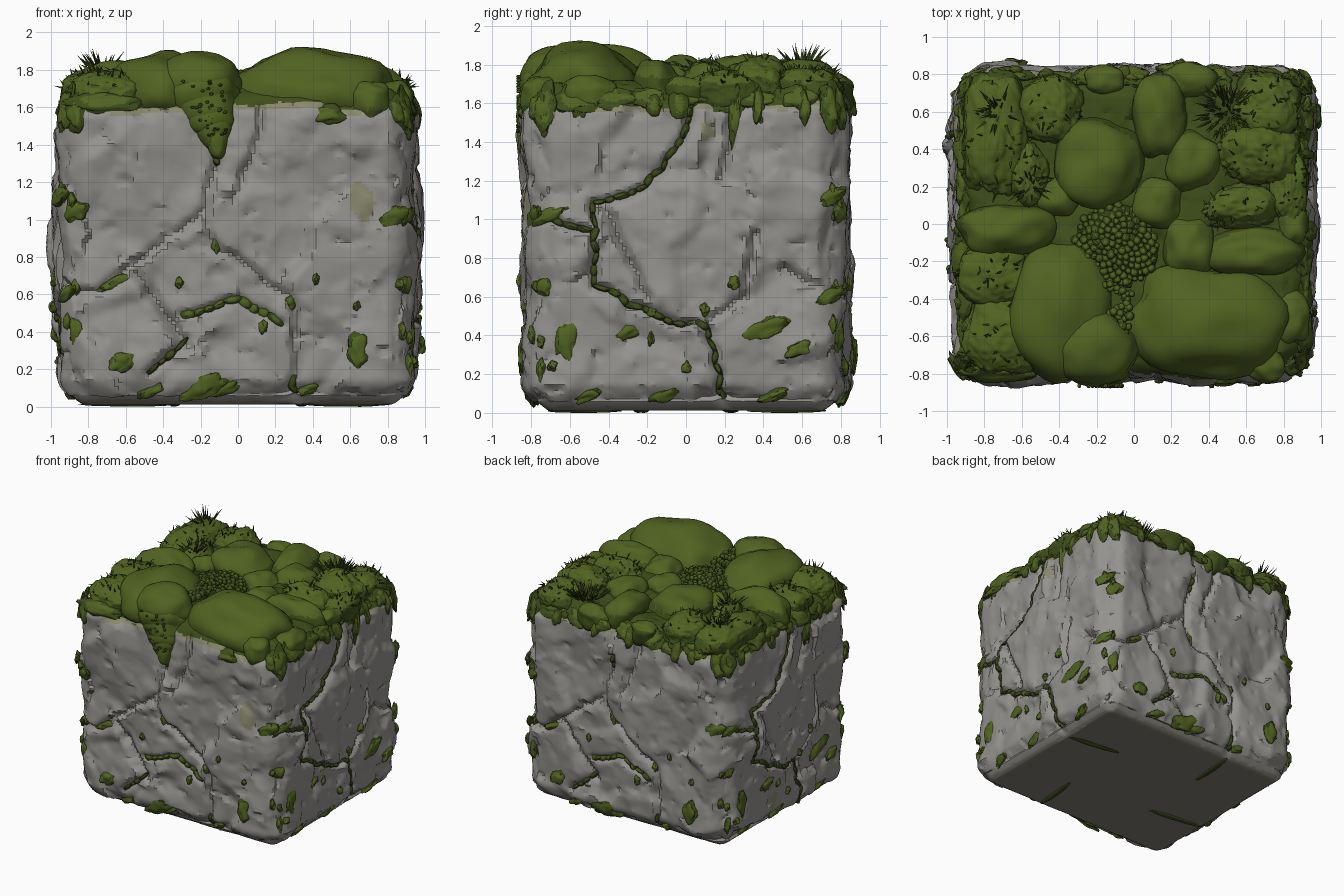
import bpy, bmesh, math, random
from mathutils import Vector, Matrix, noise

if "Cube" in bpy.data.objects:
    bpy.data.objects.remove(bpy.data.objects["Cube"])

random.seed(4)
HALF = Vector((0.945, 0.825, 0.85))
R = 0.15
rnd = random.uniform


def material(name, col):
    m = bpy.data.materials.new(name)
    m.diffuse_color = (*col, 1)
    m.use_nodes = True
    m.node_tree.nodes["Principled BSDF"].inputs["Base Color"].default_value = m.diffuse_color
    return m


MATS = [material("grey_stone", (0.30, 0.29, 0.27)),
        material("pale_lichen", (0.25, 0.245, 0.15)),
        material("moss_green", (0.083, 0.123, 0.015)),
        material("dark_moss", (0.048, 0.074, 0.010)),
        material("deep_moss", (0.030, 0.044, 0.008)),
        material("damp_stone", (0.22, 0.21, 0.17))]


def finish(name, mesh, angle):
    for m in MATS:
        mesh.materials.append(m)
    mesh.shade_smooth()
    mesh.set_sharp_from_angle(angle=math.radians(angle))
    ob = bpy.data.objects.new(name, mesh)
    bpy.context.collection.objects.link(ob)
    return ob


def jitter(path):
    pts = [Vector(path[0])]
    for a, b in zip(path, path[1:]):
        a, b = Vector(a), Vector(b)
        n = max(1, round((b - a).length / 0.06))
        pts += [a.lerp(b, i / n) + Vector((rnd(-.016, .016), rnd(-.012, .012))) for i in range(1, n + 1)]
    return pts


# ---- crack paths (across, up) on the wide and the narrow sides
MOSSY, DRY = {}, {}
MOSSY["front"] = [jitter(p) for p in ([(-.1, 1.4), (-.11, 1.3)], [(.3, .16), (.3, .02)],
                                      [(-.3, .49), (0, .57), (.22, .45)], [(-.48, .18), (-.29, .35)])]
MOSSY["side"] = [jitter(p) for p in ([(.03, 1.64), (-.02, 1.42), (-.2, 1.17), (-.48, 1.08), (-.46, .65),
                                      (-.12, .48), (.12, .45), (.2, .02)], [(-.8, 1.02), (-.5, .94)])]
DRY["front"] = [jitter(p) for p in ([(-.11, 1.3), (-.18, 1.05), (-.13, .88), (.3, .55), (.3, .16)],
                                    [(.12, 1.6), (.1, 1.4), (-.04, 1.1)],
                                    [(-.95, .62), (-.75, .62), (-.18, 1.05)], [(-.55, .72), (-.25, .3)])]
DRY["side"] = [jitter(p) for p in ([(.12, .48), (.3, .6), (.36, .92)], [(-.42, 1.05), (-.2, .6)],
                                   [(.25, 1.6), (.18, 1.2)], [(.5, .75), (.8, .6)])]
SEGS = {k: [(a.x, a.y, b.x - a.x, b.y - a.y) for p in MOSSY[k] + DRY[k] for a, b in zip(p, p[1:])]
        for k in MOSSY}


def groove(side, u, z):
    best = 0.01
    for ax, az, dx, dz in SEGS[side]:
        px, pz = u - ax, z - az
        if abs(px) > 0.17 or abs(pz) > 0.17:
            continue
        t = min(1, max(0, (px * dx + pz * dz) / (dx * dx + dz * dz + 1e-9)))
        best = min(best, (px - t * dx) ** 2 + (pz - t * dz) ** 2)
    return math.exp(-best / 0.0005)


def facets(pos, s, a):
    """Randomly tilted chisel planes, blended where two of them meet."""
    dist, pts = noise.voronoi(pos * s)[:2]
    h = [a * (pos * s - p).dot(noise.cell_vector(p * 7.3) - Vector((.5, .5, .5))) / s for p in pts[:2]]
    w = .5 + .5 * min(1, (dist[1] - dist[0]) / (.06 * s))
    return h[0] * w + h[1] * (1 - w)


def displace(p):
    """Raw box point -> chiselled stone point and its outward direction."""
    q = p - Vector((0, 0, HALF.z))
    inner = Vector([max(-h + R, min(h - R, c)) for c, h in zip(q, HALF)])
    n = (q - inner).normalized()
    chamfer = sum(abs(c) ** 1.4 for c in n) ** (1 / 1.4)
    pos = inner + n * R / chamfer + Vector((0, 0, HALF.z))
    h = 0.02 * noise.noise(pos * 1.7) + .006 * noise.noise(pos * 8)
    h += facets(pos, 2.6, .25) + facets(pos, 6.5, .24)
    h -= 0.012 * min(1, max(0, (noise.noise(pos * 12) - .4) * 8))
    if n.z < -0.7:
        h *= 0.1
    wf, ws = n.y * n.y, n.x * n.x
    if wf > 0.1:
        h -= wf * 0.035 * groove("front", -pos.x if n.y > 0 else pos.x, pos.z)
    if ws > 0.1:
        u = pos.y if n.x > 0 else -pos.y
        h -= ws * 0.04 * groove("side", u, pos.z)
        h += ws * 0.035 * min(1, max(0, 4 * (1 - math.hypot((u + .08) / .5, (pos.z - .82) / .45))))
    pos = pos + n * h
    pos.z = max(pos.z, .012)
    return pos, n


# ---- stone block
bm = bmesh.new()
bmesh.ops.create_cube(bm, size=2)
bmesh.ops.subdivide_edges(bm, edges=bm.edges[:], cuts=92, use_grid_fill=True)
for v in bm.verts:
    v.co = displace(Vector((v.co.x * HALF.x, v.co.y * HALF.y, (v.co.z + 1) * HALF.z)))[0]
bm.normal_update()
for f in bm.faces:
    c = f.calc_center_median()
    edge = 1.61 + 0.07 * noise.noise(c * 4)
    f.material_index = (5 if c.z < .04 and f.normal.z < -.8 else 3 if c.z > edge else
                        1 if c.z > edge - .03 or noise.noise(c * 3.1) > .68 else 0)
me = bpy.data.meshes.new("stone_block")
bm.to_mesh(me)
bm.free()
finish("stone_block", me, 28)

# ---- moss building kit: sphere templates gathered into one mesh per part
TEMPLATE = {}
for sub in (2, 3, 4, 5):
    b = bmesh.new()
    bmesh.ops.create_icosphere(b, subdivisions=sub, radius=1)
    b.verts.index_update()
    TEMPLATE[sub] = ([v.co.copy() for v in b.verts], [[v.index for v in f.verts] for f in b.faces])
    b.free()
I3 = Matrix.Identity(3)


class Part:
    def __init__(self):
        self.v, self.f, self.m = [], [], []

    def blob(self, loc, size, frame=I3, sub=3, wobble=.25, rough=0, limit=.3, cols=(3, 2), low=None, power=2):
        verts, faces = TEMPLATE[sub]
        off, base = Vector(loc) * 7, len(self.v)
        for k in verts:
            r = 1 + wobble * noise.noise(k * 1.4 + off) + rough * noise.noise(k * 7 + off)
            r /= sum(abs(c) ** power for c in k) ** (1 / power)
            sz = low if low and k.z < 0 else size[2]
            self.v.append(Vector(loc) + frame @ Vector((k.x * size[0], k.y * size[1], k.z * sz)) * r)
        for f in faces:
            kz = sum(verts[i].z for i in f) / 3 + .15 * noise.noise(verts[f[0]] * 3 + off)
            self.f.append([base + i for i in f])
            self.m.append(cols[kz > limit])

    def spike(self, p, d, length, r=.008):
        d = d.normalized()
        a = d.orthogonal().normalized()
        c, base = d.cross(a), len(self.v)
        self.v += [p + r * (a * math.cos(t) + c * math.sin(t)) for t in (0, 2.1, 4.2)] + [p + d * length]
        self.f += [(base + i, base + (i + 1) % 3, base + 3) for i in range(3)]
        self.m += [random.choice((3, 4))] * 3

    def build(self, name, angle=40):
        mesh = bpy.data.meshes.new(name)
        mesh.from_pydata(self.v, [], self.f)
        mesh.polygons.foreach_set("material_index", self.m)
        finish(name, mesh, angle)


def pad(part, side, s, u, z, ru, rz, ang=0, thick=.026, **kw):
    """Moss pad lying on a side of the stone; s=-1 is the opposite side."""
    raw = Vector((s * u, -s * HALF.y, z)) if side == "front" else Vector((s * HALF.x, s * u, z))
    pos, n = displace(raw)
    t = Vector((0, 0, 1)).cross(n).normalized()
    frame = Matrix((t, n.cross(t), n)).transposed() @ Matrix.Rotation(math.radians(ang), 3, 'Z')
    part.blob(pos, (ru, rz, thick), frame, **kw)


# ---- moss pads (across, up, half width, half height) and moss in the cracks
PADS = {"front": [(-.89, .4, .04, .08), (-.62, .24, .07, .05), (.64, .3, .06, .09), (-.88, 1.04, .07, .05),
                  (.85, 1.02, .08, .05), (-.18, .1, .12, .06), (-.12, .86, .025, .06), (-.66, .66, .1, .03)],
        "side": [(-.62, .37, .055, .1), (-.75, .65, .045, .05), (-.3, .42, .08, .04), (.42, .44, .12, .05),
                 (.58, .33, .07, .04), (.76, 1.12, .08, .04), (.75, .6, .09, .035), (-.72, 1.02, .1, .035)]}
cracks, pads = Part(), Part()
for side in PADS:
    specks = [(rnd(-.8, .8), rnd(.15, .7), rnd(.015, .03), rnd(.02, .04)) for _ in range(6)]
    specks += [(e * (.9 if side == "front" else .77), rnd(.2, 1.3), .022, rnd(.03, .06))
               for e in (-1, 1) for _ in range(2)]
    specks += [(u + rnd(-.1, .1), .065, rnd(.05, .09), .03) for u in (-.5, -.05, .35)]
    for s in (1, -1):
        for u, z, ru, rz in PADS[side] + specks:
            pad(pads, side, s, u, z, ru, rz, 25 if ru > rz else 0, wobble=.5, rough=.12, limit=.4)
        for path in MOSSY[side]:
            for a, b in zip(path, path[1:]):
                d, m = b - a, (a + b) / 2
                wide = 1.6 if side == "front" and .4 < m.y < .6 else 1
                pad(cracks, side, s, m.x, m.y, d.length * .7, wide * rnd(.014, .026),
                    math.degrees(math.atan2(d.y, d.x)), .03, sub=2, limit=.8, cols=(4, 3) if wide == 1 else (3, 2))
# cracks that run on under the block
for s in (1, -1):
    for x, y, l, ang in ((.6, .23, .24, -7), (.34, -.52, .2, 85)):
        cracks.blob((s * x, s * y, .012), (l, .025, .012), Matrix.Rotation(math.radians(ang), 3, 'Z'), cols=(3, 3))
cracks.build("crack_moss")
pads.build("moss_pads")

# ---- cushions on top (x, y, x radius, y radius); wider ones stand taller, rim ones lower
SMOOTH = [(-.18, .33, .23, .25), (-.4, .15, .12, .11), (-.67, -.03, .26, .14), (-.39, -.46, .27, .36),
          (.38, -.53, .42, .3), (.13, .11, .14, .14), (.3, -.12, .14, .17), (.32, .33, .16, .17),
          (.13, .58, .15, .23), (.3, .77, .15, .1), (-.16, .77, .11, .08), (.64, -.15, .26, .13),
          (.71, -.75, .1, .1), (.84, -.5, .1, .14), (.85, 0, .08, .12)]
ROUGH = [(-.75, .47, .18, .33), (-.44, .62, .17, .19), (-.57, .27, .11, .17), (-.75, -.27, .19, .18),
         (-.7, -.6, .21, .21), (.56, .09, .21, .13), (.71, .63, .18, .18), (.66, .38, .23, .16),
         (.83, .2, .1, .2)]


def cushion(x, y, rx, ry, **kw):
    rise = min(.235, .06 + .28 * (rx + ry)) - (.04 if abs(x) > .68 or abs(y) > .7 else 0)
    low = .17 if y < -.45 else .13
    cushions.blob((x, y, 1.66), (rx, ry, rise), low=low, power=2.3, limit=-.4 if y < -.45 else .4, **kw)
    return rise


cushions, blades = Part(), Part()
for c in SMOOTH:
    cushion(*c, sub=4, wobble=.2, rough=.02)
for x, y, rx, ry in ROUGH:
    rise = cushion(x, y, rx, ry, sub=5, wobble=.2, rough=.07)
    for i in range(30):
        a, e = rnd(0, 6.28), rnd(.3, 1.4)
        d = Vector((math.cos(a) * math.cos(e), math.sin(a) * math.cos(e), math.sin(e)))
        p = Vector((x + d.x * rx, y + d.y * ry, 1.66 + d.z * rise))
        blades.spike(p, d + Vector([rnd(-.7, .7) for _ in range(3)]), rnd(.03, .065))
# moss tongue hanging over the front, and a lower apron at the left corner
for i in range(6):
    t = i / 5
    cushions.blob((-.21 + .1 * t, -.66 - .16 * t ** .6, 1.74 - .32 * t),
                  (.23 - .175 * t, .2 - .15 * t ** .7, .16 - .06 * t), sub=4, wobble=.12, rough=.02, limit=-2)
for x, z, rx, rz in ((-.72, 1.64, .2, .06), (-.88, 1.57, .06, .1), (.48, 1.56, .11, .05), (.88, 1.6, .06, .08)):
    pad(cushions, "front", 1, x, z, rx, rz, 0, .035, sub=4, wobble=.4, rough=.08, limit=.75)
for i in range(40):
    t = random.random()
    p = (-.2 + .1 * t + rnd(-.13, .13) * (1 - .6 * t), -.865, 1.74 - .3 * t)
    blades.blob(p, (.011, .012, .008), sub=2, cols=(3, 3))
cushions.build("moss_cushions", 50)

# ---- ragged drips along the upper edge of the back and the narrow sides
drips = Part()
for side, s, w in (("front", -1, .88), ("side", 1, .76), ("side", -1, .76)):
    for i in range(9):
        u = -w + i * w / 4
        corner = i in (0, 8)
        ru, rz = (.06, .12) if corner else (rnd(.08, .13), rnd(.04, .09))
        pad(drips, side, s, u, 1.59 if corner else 1.65, ru, rz, 0, .03,
            sub=4, wobble=.5, rough=.12, limit=.7)
        if i % 3 != 2:
            pad(drips, side, s, u + rnd(-.05, .05), 1.59, rnd(.03, .05), rnd(.05, .1), 0, .03, wobble=.4, limit=.8)
    if side == "side":
        pad(drips, side, s, .26, 1.53, .04, .18, 0, .035, sub=4, wobble=.4, rough=.15, limit=.75)
drips.build("moss_drips")

# ---- beaded clump in the middle, with a tail toward the front
beads = Part()
beads.blob((-.1, -.12, 1.66), (.22, .22, .12), sub=4, cols=(4, 4))
for i in range(195):
    if i < 150:
        r, a = .225 * math.sqrt((i + .5) / 150), i * 2.39996
        p = (-.1 + r * math.cos(a), -.12 + r * math.sin(a), 1.79 - 1.4 * r * r + rnd(-.01, .01))
    else:
        t = random.random()
        p = (-.08 + rnd(-.1, .1) * (1 - .6 * t), -.3 - .3 * t, rnd(1.77, 1.8))
    s = rnd(.016, .026)
    beads.blob(p, (s, s, s), sub=2, limit=.8)
beads.build("beaded_moss")

# ---- grassy tufts
for cx, cy, rad, count, z in ((.5, .6, .12, 120, 1.72), (-.72, .6, .1, 25, 1.82), (-.55, .2, .07, 20, 1.78)):
    for i in range(count):
        a, r = rnd(0, 6.28), math.sqrt(random.random())
        d = Vector((math.cos(a) * r, math.sin(a) * r, rnd(.5, 1.1)))
        blades.spike(Vector((cx + d.x * rad, cy + d.y * rad, z)), d, rnd(.05, .11), .009)
blades.build("moss_blades")
